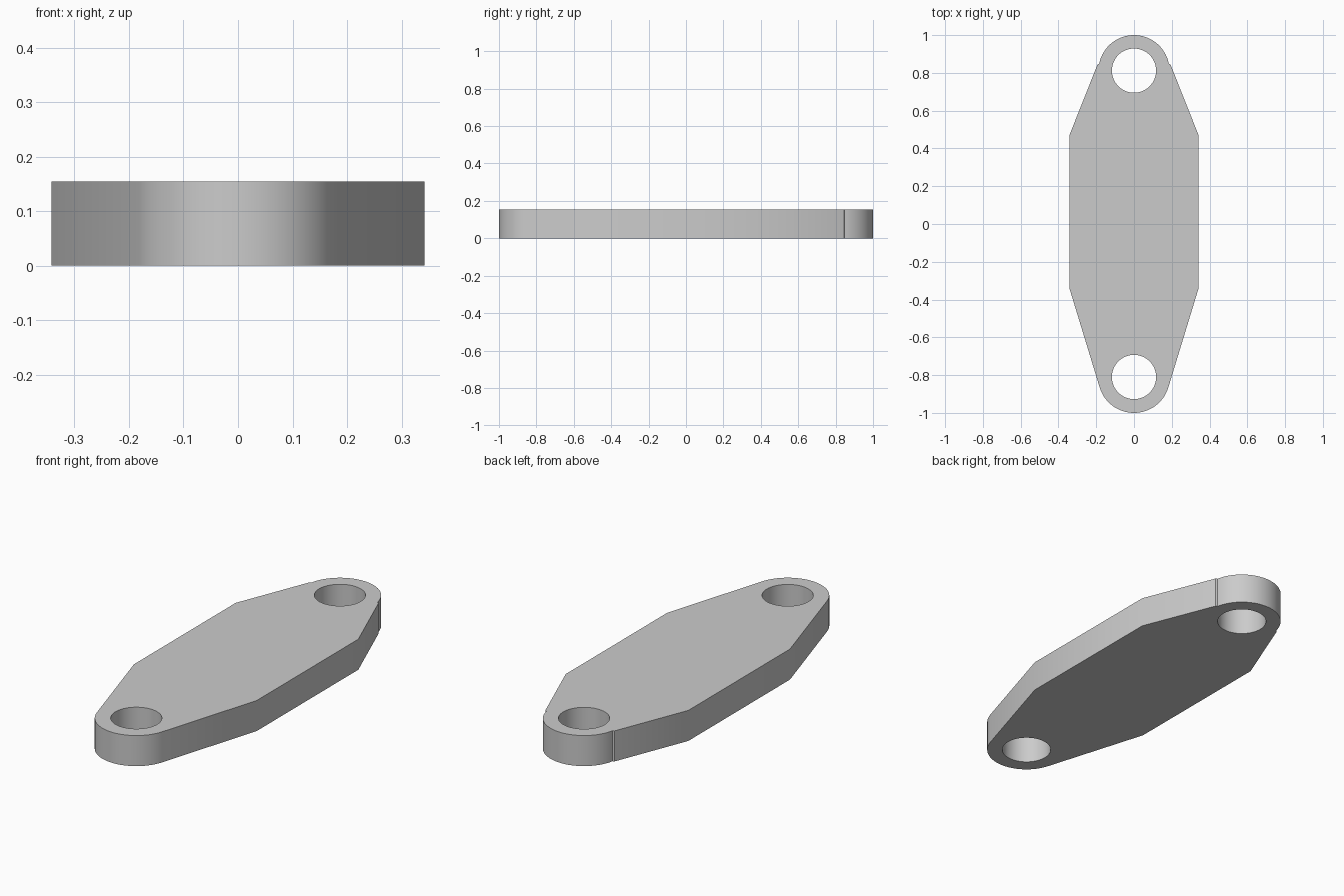
import bpy, bmesh
from math import cos, sin, radians

old = bpy.data.objects.get("Cube")
if old:
    bpy.data.objects.remove(old, do_unlink=True)

HEIGHT = 0.154
BACK_Y, FRONT_Y = 0.812, -0.81
END_R, HOLE_R = 0.19, 0.117


def arc(cy, r, start, end, steps):
    """Points along an arc centred on x = 0, angles in degrees."""
    angles = [radians(start + (end - start) * i / steps) for i in range(steps + 1)]
    return [(r * cos(a), cy + r * sin(a)) for a in angles]


def add_loop(bm, points):
    verts = [bm.verts.new((x, y, 0)) for x, y in points]
    for i, v in enumerate(verts):
        bm.edges.new((v, verts[(i + 1) % len(verts)]))


# Grey material
grey = bpy.data.materials.new("light grey")
grey.use_nodes = True
colour = (0.6, 0.6, 0.6, 1)
grey.diffuse_color = colour
grey.node_tree.nodes["Principled BSDF"].inputs["Base Color"].default_value = colour

# Outline: round back end with a small step, straight sides, tangent front end
side = [(0.342, -0.34), (0.342, 0.47), (0.193, 0.845)]
outline = side + arc(BACK_Y, END_R - 0.002, 11, 169, 40)
outline += [(-x, y) for x, y in reversed(side)]
outline += arc(FRONT_Y, END_R, 197, 343, 40)

# Flat face with two bolt holes, then raised to full thickness
bm = bmesh.new()
add_loop(bm, outline)
for cy in (BACK_Y, FRONT_Y):
    add_loop(bm, arc(cy, HOLE_R, 0, 360, 64)[:-1])
bmesh.ops.triangle_fill(bm, edges=bm.edges[:], use_beauty=True, normal=(0, 0, 1))
raised = bmesh.ops.extrude_face_region(bm, geom=bm.faces[:], use_keep_orig=True)["geom"]
top_verts = [g for g in raised if isinstance(g, bmesh.types.BMVert)]
bmesh.ops.translate(bm, verts=top_verts, vec=(0, 0, HEIGHT))
bmesh.ops.recalc_face_normals(bm, faces=bm.faces[:])
bmesh.ops.dissolve_limit(bm, angle_limit=radians(0.5), verts=bm.verts[:], edges=bm.edges[:])

mesh = bpy.data.meshes.new("flange_plate")
bm.to_mesh(mesh)
bm.free()
mesh.materials.append(grey)
plate = bpy.data.objects.new("flange_plate", mesh)
bpy.context.collection.objects.link(plate)

# Smooth walls with sharp rims
bpy.ops.object.select_all(action="DESELECT")
plate.select_set(True)
bpy.context.view_layer.objects.active = plate
bpy.ops.object.shade_smooth_by_angle(angle=radians(30))
